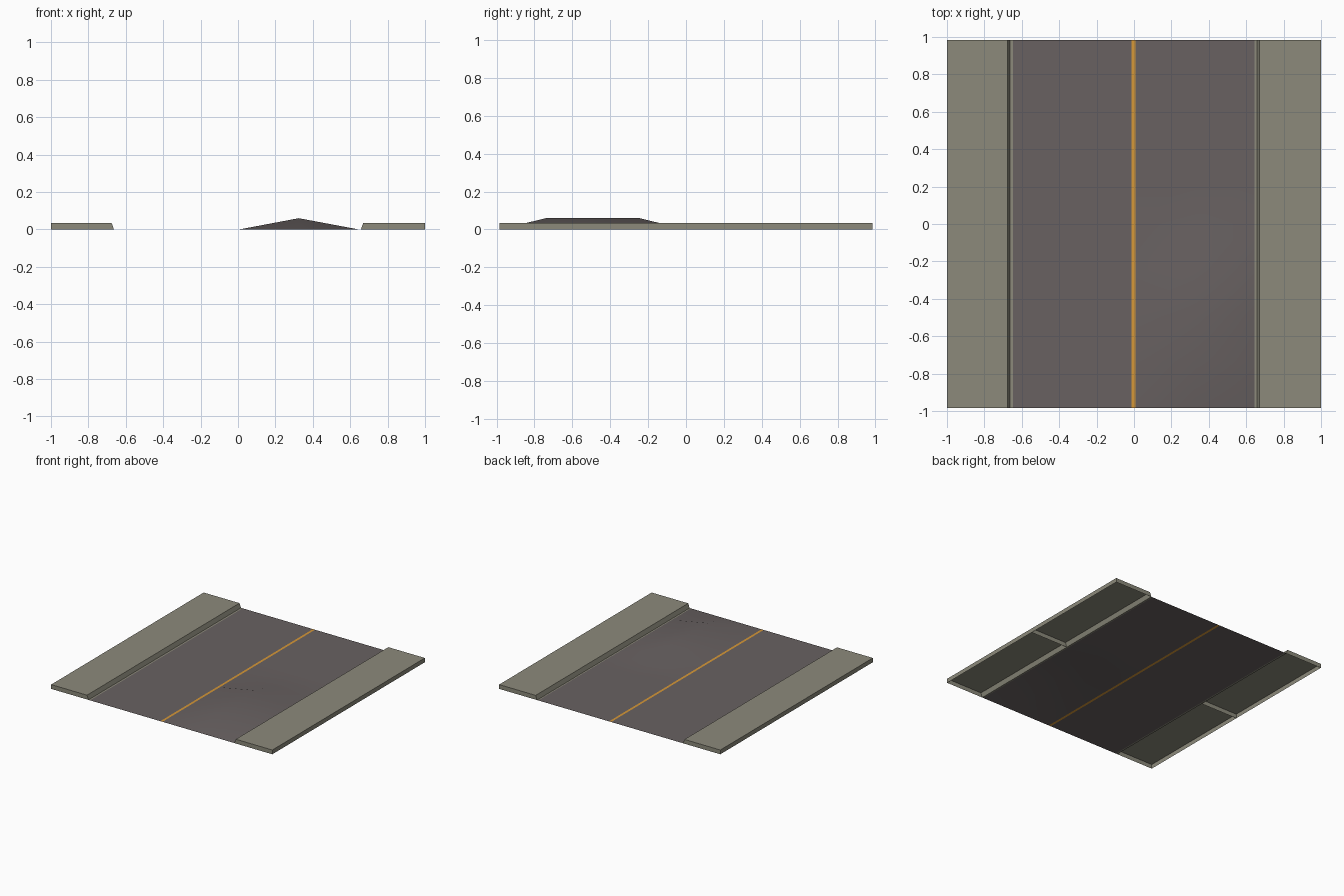
import bpy
from mathutils import Vector

if "Cube" in bpy.data.objects:
    bpy.data.objects.remove(bpy.data.objects["Cube"])

L = 0.985            # half length of the tile along y
CURB = 0.035         # pavement height
BUMP = 0.06          # height of the mound in the right lane


def srgb(r, g, b):
    f = lambda c: c / 12.92 if c <= 0.04045 else ((c + 0.055) / 1.055) ** 2.4
    return (f(r / 255), f(g / 255), f(b / 255), 1)


def material(name, rgb):
    m = bpy.data.materials.new(name)
    m.diffuse_color = srgb(*rgb)
    m.use_nodes = True
    m.node_tree.nodes["Principled BSDF"].inputs["Base Color"].default_value = m.diffuse_color
    return m


asphalt = material("asphalt", (104, 97, 97))
concrete = material("concrete", (140, 138, 123))
paint = material("orange_paint", (214, 152, 56))


def make(name, verts, faces, mats):
    me = bpy.data.meshes.new(name)
    me.from_pydata(verts, [], faces)
    for m in mats:
        me.materials.append(m)
    ob = bpy.data.objects.new(name, me)
    bpy.context.collection.objects.link(ob)
    return ob


# Road surface: one sheet with a centre stripe and a soft mound in the right lane
xs = [-0.648, -0.33, -0.013, 0.007, 0.325, 0.645]
ys = [L * i / 4 for i in range(-4, 5)]
n = len(xs)
verts = [(x, y, BUMP if i == 4 and 1 <= j <= 3 else 0)
         for j, y in enumerate(ys) for i, x in enumerate(xs)]
faces = [(j * n + i, j * n + i + 1, (j + 1) * n + i + 1, (j + 1) * n + i)
         for j in range(len(ys) - 1) for i in range(n - 1)]
road = make("road", verts, faces, [asphalt, paint])
for p in road.data.polygons:
    p.use_smooth = True
    p.material_index = 1 if abs(p.center.x + 0.003) < 0.005 else 0


# Pavements: open-bottomed shells with gutter, sloped kerb, end walls and a middle wall
def pavement(name, profile, side):
    verts = [(x, y, z) for y in (-L, 0, L) for x, z in profile]
    k = len(profile)
    faces = []

    def add(idx, out):
        a, b, c = (Vector(verts[i]) for i in idx[:3])
        faces.append(idx if (b - a).cross(c - a).dot(Vector(out)) > 0 else idx[::-1])

    outs = [(0, 0, 1), (-side, 0, 0), (0, 0, 1), (side, 0, 0)]
    for r in range(2):
        for i in range(k - 1):
            s = r * k + i
            add((s, s + 1, s + k + 1, s + k), outs[i])
    for r, d in ((0, -1), (1, 1), (2, 1)):
        add(tuple(r * k + i for i in range(1, k)), (0, d, 0))
    make(name, verts, faces, [concrete])


pavement("right_pavement",
         [(0.645, 0), (0.657, 0), (0.67, CURB), (1, CURB), (1, 0)], 1)
pavement("left_pavement",
         [(-0.648, 0), (-0.663, 0), (-0.676, CURB), (-1, CURB), (-1, 0)], -1)
